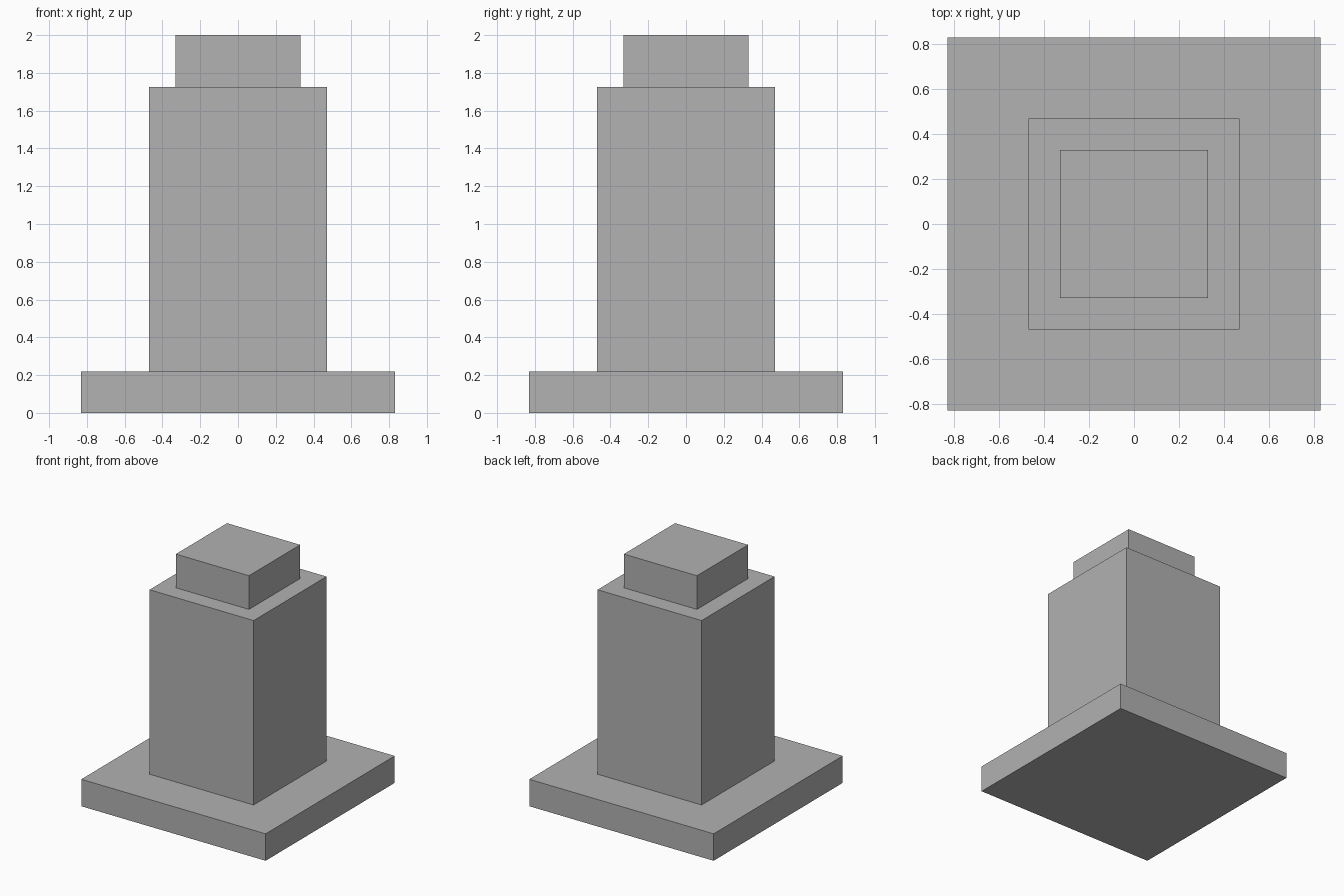
import bpy

if "Cube" in bpy.data.objects:
    bpy.data.objects.remove(bpy.data.objects["Cube"])

# One plain grey for the whole monument
grey = bpy.data.materials.new("stone_grey")
grey.diffuse_color = (0.445, 0.445, 0.445, 1.0)
grey.use_nodes = True
grey.node_tree.nodes["Principled BSDF"].inputs["Base Color"].default_value = grey.diffuse_color


def block(name, half, z0, z1):
    """Square block of the given half width between two heights."""
    bpy.ops.mesh.primitive_cube_add(size=1, location=(0, 0, (z0 + z1) / 2))
    ob = bpy.context.object
    ob.name = name
    ob.scale = (2 * half, 2 * half, z1 - z0)
    bpy.ops.object.transform_apply(location=False, rotation=False, scale=True)
    ob.data.materials.append(grey)
    return ob


# Wide plinth, tall shaft and small cap, stacked
block("base_plinth", 0.832, 0.0, 0.22)
block("shaft", 0.47, 0.22, 1.725)
block("top_cap", 0.33, 1.725, 2.0)
